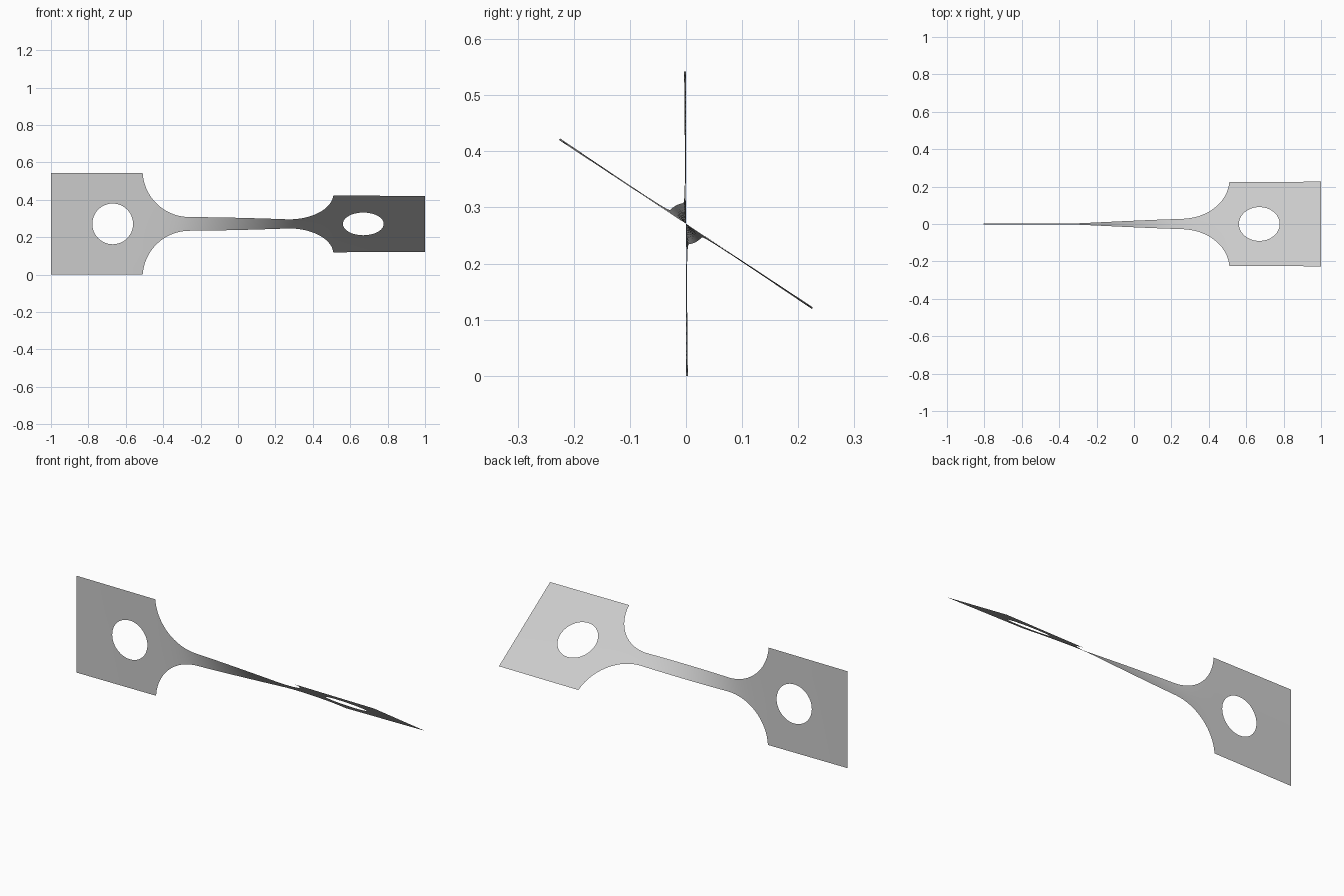
import bpy
import bmesh
from math import sin, cos, pi, radians, sqrt

HALF = 0.271       # half width of the end plates
NECK = 0.037       # half width of the neck
FILLET = 0.25      # radius of the shoulder fillets
FILLET_X = 0.26    # where the neck meets the fillet
HOLE_X, HOLE_R = 0.67, 0.109
TWIST = radians(56.6)
ROWS = 8

cube = bpy.data.objects.get("Cube")
if cube:
    bpy.data.objects.remove(cube, do_unlink=True)


def half_width(x):
    d = abs(x) - FILLET_X
    if d <= 0:
        return NECK
    if d >= FILLET:
        return HALF
    return min(HALF, NECK + FILLET - sqrt(FILLET ** 2 - d ** 2))


def hole_height(x):
    return sqrt(max(0, HOLE_R ** 2 - (abs(x) - HOLE_X) ** 2))


# Stations along one half: neck, fillet, plate, hole, plate end
rise = HALF - NECK
corner = FILLET_X + sqrt(FILLET ** 2 - (FILLET - rise) ** 2)
half = [FILLET_X * i / 16 for i in range(17)]
half += [FILLET_X + (corner - FILLET_X) * sin(pi / 2 * i / 24) for i in range(1, 25)]
half += [HOLE_X - HOLE_R * cos(pi * i / 24) for i in range(25)]
half += [HOLE_X + HOLE_R + (1 - HOLE_X - HOLE_R) * i / 5 for i in range(1, 6)]
stations = [-x for x in reversed(half[1:])] + half

# The narrow neck takes nearly all of the twist
angles, total = [0.0], 0.0
for a, b in zip(stations, stations[1:]):
    total += (b - a) / half_width((a + b) / 2) ** 2
    angles.append(total)
angles = [a / total * TWIST for a in angles]

# Sheet: upper and lower halves, open at the holes, joined along the axis
bm = bmesh.new()
for side in (1, -1):
    columns = []
    for x, angle in zip(stations, angles):
        inner, outer = hole_height(x), half_width(x)
        column = []
        for row in range(ROWS + 1):
            v = side * (inner + (outer - inner) * row / ROWS)
            column.append(bm.verts.new((x, -v * sin(angle), HALF + v * cos(angle))))
        columns.append(column)
    for a, b in zip(columns, columns[1:]):
        for row in range(ROWS):
            quad = [a[row], b[row], b[row + 1], a[row + 1]]
            bm.faces.new(quad if side > 0 else quad[::-1])
bmesh.ops.remove_doubles(bm, verts=bm.verts, dist=0.00001)

mesh = bpy.data.meshes.new("twisted_strip")
bm.to_mesh(mesh)
bm.free()
mesh.shade_smooth()
strip = bpy.data.objects.new("twisted_strip", mesh)
bpy.context.collection.objects.link(strip)

# Plain grey metal
grey = bpy.data.materials.new("light_grey")
grey.use_nodes = True
colour = (0.6, 0.6, 0.6, 1)
grey.diffuse_color = colour
grey.node_tree.nodes["Principled BSDF"].inputs["Base Color"].default_value = colour
mesh.materials.append(grey)
